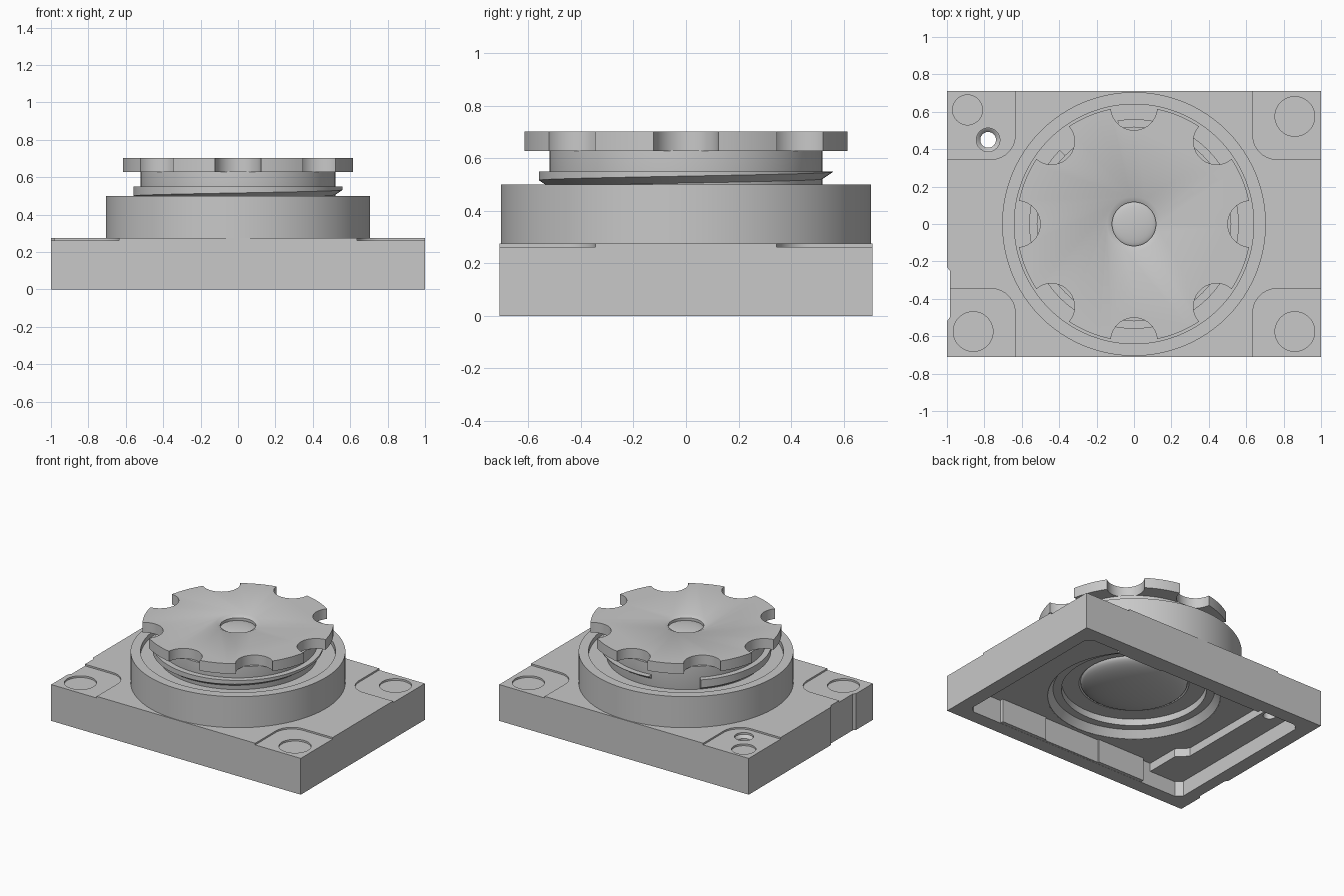
import bpy, bmesh, math
from math import sin, cos, pi

old = bpy.data.objects.get("Cube")
if old:
    bpy.data.objects.remove(old, do_unlink=True)

grey = bpy.data.materials.new("plain grey")
grey.use_nodes = True
COLOUR = (0.58, 0.58, 0.58, 1)
grey.diffuse_color = COLOUR
grey.node_tree.nodes["Principled BSDF"].inputs["Base Color"].default_value = COLOUR


def finish(bm, name, smooth=True):
    bmesh.ops.recalc_face_normals(bm, faces=bm.faces)
    mesh = bpy.data.meshes.new(name)
    bm.to_mesh(mesh)
    bm.free()
    ob = bpy.data.objects.new(name, mesh)
    bpy.context.collection.objects.link(ob)
    mesh.materials.append(grey)
    if smooth:
        shade(ob)
    return ob


def shade(ob):
    bpy.ops.object.select_all(action="DESELECT")
    ob.select_set(True)
    bpy.context.view_layer.objects.active = ob
    bpy.ops.object.shade_smooth_by_angle(angle=math.radians(30))


def prism(name, outline, z0, z1):
    bm = bmesh.new()
    face = bm.faces.new([bm.verts.new((x, y, z0)) for x, y in outline])
    top = bmesh.ops.extrude_face_region(bm, geom=[face])["geom"]
    for v in top:
        if isinstance(v, bmesh.types.BMVert):
            v.co.z = z1
    return finish(bm, name, False)


def box(name, x0, x1, y0, y1, z0, z1):
    return prism(name, [(x0, y0), (x1, y0), (x1, y1), (x0, y1)], z0, z1)


def arc(cx, cy, r, a0, a1, n):
    return [(cx + r * cos(a0 + (a1 - a0) * i / n),
             cy + r * sin(a0 + (a1 - a0) * i / n)) for i in range(n + 1)]


def disc(name, cx, cy, r, z0, z1, n=48):
    return prism(name, arc(cx, cy, r, 0, 2 * pi, n)[:-1], z0, z1)


def lathe(name, profile, closed=True, x=0, y=0, n=128):
    """Spin an (r, z) profile about a vertical axis."""
    bm = bmesh.new()
    vs = [bm.verts.new((r, 0, z)) for r, z in profile]
    edges = [bm.edges.new(p) for p in zip(vs, vs[1:])]
    if closed:
        edges.append(bm.edges.new((vs[-1], vs[0])))
    bmesh.ops.spin(bm, geom=vs + edges, cent=(0, 0, 0), axis=(0, 0, 1),
                   angle=2 * pi, steps=n, use_duplicate=False)
    bmesh.ops.remove_doubles(bm, verts=bm.verts, dist=1e-5)
    bmesh.ops.translate(bm, verts=bm.verts, vec=(x, y, 0))
    return finish(bm, name)


def cut(ob, cutter):
    cutter.hide_render = True
    mod = ob.modifiers.new("cut", "BOOLEAN")
    mod.operation = "DIFFERENCE"
    mod.solver = "EXACT"
    mod.object = cutter
    bpy.context.view_layer.objects.active = ob
    bpy.ops.object.modifier_apply(modifier=mod.name)
    bpy.data.objects.remove(cutter, do_unlink=True)


# Base block, with a shallow dent in its -x side
W, D, H = 1.0, 0.71, 0.275
base = prism("base_block", [(-W, -D), (W, -D), (W, D), (-W, D), (-W, -0.23),
                            (-W + 0.015, -0.25), (-W + 0.015, -0.5), (-W, -0.52)], 0, H)

# Corner recesses with round pits
for sx in (-1, 1):
    for sy in (-1, 1):
        inner = arc(0.765, 0.475, 0.13, 1.5 * pi, pi, 10)
        outline = [(1.1, 0.345)] + inner + [(0.635, 0.8), (1.1, 0.8)]
        cut(base, prism("recess", [(sx * x, sy * y) for x, y in outline], H - 0.012, 0.4))
        px, py, pr = (-0.89, 0.61, 0.08) if (sx, sy) == (-1, 1) else (sx * 0.86, sy * 0.575, 0.106)
        cut(base, disc("pit", px, py, pr, H - 0.025, 0.4))

# Hollow underside: shallow outer pocket, deeper main pocket, barrel opening
X, Y, C = 0.9, 0.61, 0.04
pocket = [(X - C, -Y), (X, C - Y), (X, Y - C), (X - C, Y),
          (C - X, Y), (-X, Y - C), (-X, C - Y), (C - X, -Y)]
cut(base, prism("pocket", pocket, -0.1, 0.11))
cut(base, prism("deep_pocket", [(-0.72, Y), (-0.72, -0.29), (-0.65, -0.36), (-0.65, -Y),
                                (X - C, -Y), (X, C - Y), (X, Y - C), (X - C, Y)], 0.05, 0.17))
cut(base, disc("opening", 0, 0, 0.57, 0.1, 0.4, 128))

# Through hole with a small counterbore
cut(base, lathe("hole", [(0, -0.1), (0.042, -0.1), (0.042, 0.23), (0.055, 0.245),
                         (0.063, 0.25), (0.063, 0.4), (0, 0.4)], False, -0.78, 0.45, 32))
shade(base)

# Raised pads on the long pocket walls, thinner in the middle
for side, s in (("front", -1), ("back", 1)):
    for part, x0, x1, depth in (("left", 0.26, 0.63, 0.585), ("middle", -0.19, 0.26, 0.595),
                                ("right", -0.57, -0.19, 0.585)):
        y0, y1 = sorted((s * 0.63, s * depth))
        box(f"{side}_{part}_pad", x0, x1, y0, y1, 0.001, 0.18)

# Round collar, with a stepped mouth underneath
lathe("collar", [(0.705, 0.255), (0.705, 0.5), (0.64, 0.5), (0.64, 0.465), (0.51, 0.465),
                 (0.47, 0.28), (0.475, 0.22), (0.53, 0.22), (0.565, 0.17), (0.6, 0.175),
                 (0.6, 0.255)])

# Barrel with a domed rear glass
rear = [(0.35 * sin(t * pi / 24), 0.275 - 0.08 * cos(t * pi / 24)) for t in range(13)]
lathe("barrel", rear + [(0.36, 0.265), (0.49, 0.265), (0.52, 0.32), (0.52, 0.63), (0, 0.63)], False)

# Screw thread, trimmed flat at its top and running out to a point
bm = bmesh.new()
TOP, PITCH, STEPS = 0.55, 0.065, 160
rings = []
for i in range(STEPS + 1):
    a = pi * (0.75 + 1.8 * i / STEPS)
    low = min(0.5 + PITCH * (a - pi) / (2 * pi), TOP - 0.002)
    section = [(0.515, low - 0.03), (0.56, low), (0.56, TOP), (0.515, TOP)]
    rings.append([bm.verts.new((r * cos(a), r * sin(a), z)) for r, z in section])
for p, q in zip(rings, rings[1:]):
    for k in range(4):
        m = (k + 1) % 4
        bm.faces.new((p[k], p[m], q[m], q[k]))
bm.faces.new(rings[0])
bm.faces.new(rings[-1])
finish(bm, "screw_thread")

# Grip cap: disc with eight scalloped notches and a bevelled centre hole
cap = disc("grip_cap", 0, 0, 0.627, 0.628, 0.702, 128)
for i in range(8):
    a = i * pi / 4
    cut(cap, disc("notch", 0.625 * cos(a), 0.625 * sin(a), 0.124, 0.5, 0.8, 40))
cut(cap, lathe("centre_hole", [(0, 0.6), (0.117, 0.6), (0.117, 0.688), (0.145, 0.7021),
                               (0.145, 0.8), (0, 0.8)], False, n=64))
shade(cap)

# Front glass inside the cap
dome = [(0.12 * sin(t * pi / 16), 0.665 + 0.02 * cos(t * pi / 16)) for t in range(9)]
lathe("front_glass", dome + [(0.12, 0.63), (0, 0.63)], False, n=64)
